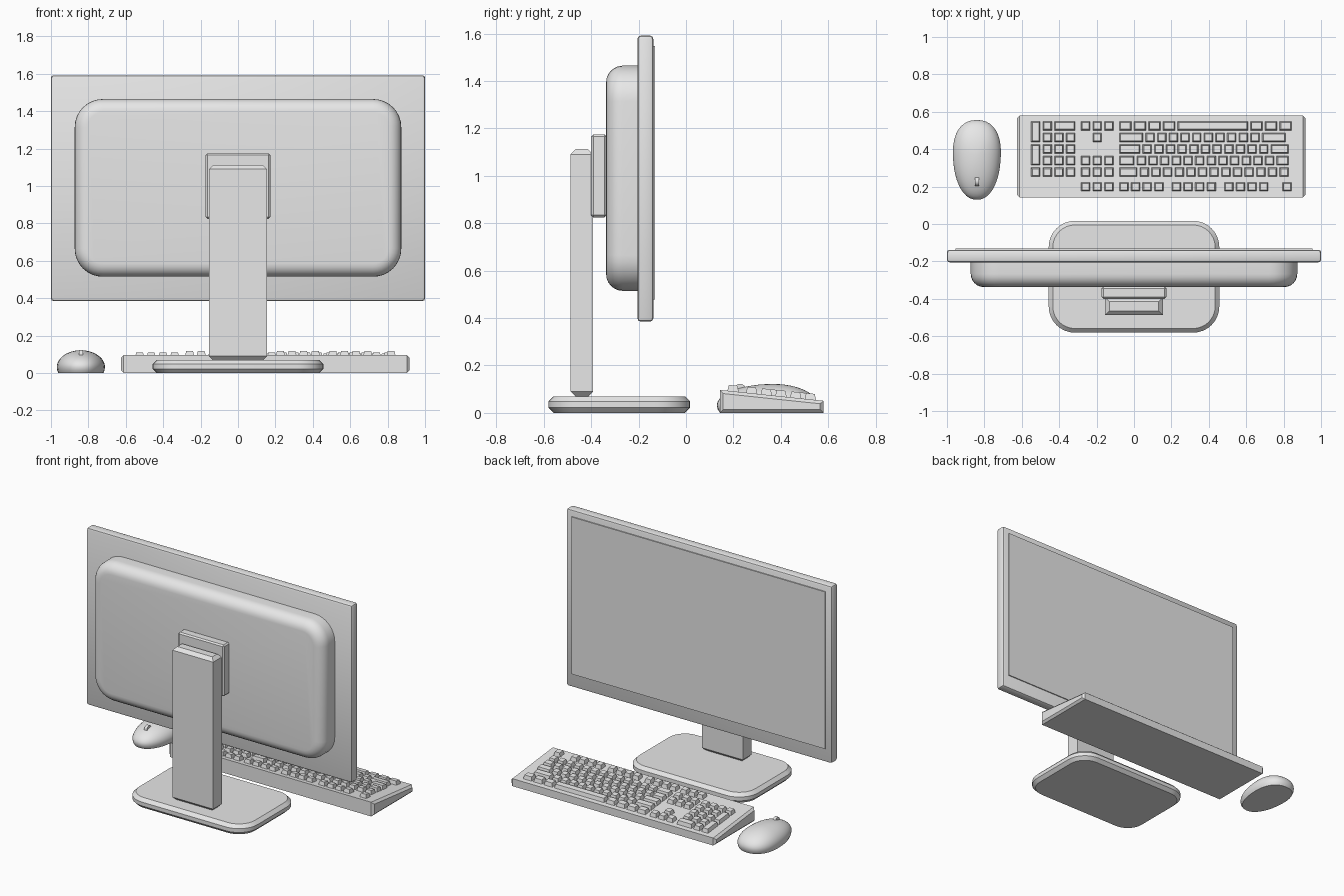
import bpy, bmesh
from math import sin, cos, pi, copysign
from mathutils import Vector, Matrix

if "Cube" in bpy.data.objects:
    bpy.data.objects.remove(bpy.data.objects["Cube"], do_unlink=True)

grey = bpy.data.materials.new("light_grey")
grey.use_nodes = True
grey.diffuse_color = (0.8, 0.8, 0.8, 1)
grey.node_tree.nodes["Principled BSDF"].inputs["Base Color"].default_value = (0.8, 0.8, 0.8, 1)


def finish(name, bm, smooth=False):
    bmesh.ops.recalc_face_normals(bm, faces=bm.faces)
    mesh = bpy.data.meshes.new(name)
    bm.to_mesh(mesh)
    bm.free()
    mesh.materials.append(grey)
    obj = bpy.data.objects.new(name, mesh)
    bpy.context.collection.objects.link(obj)
    if smooth:
        bpy.ops.object.select_all(action='DESELECT')
        obj.select_set(True)
        bpy.context.view_layer.objects.active = obj
        bpy.ops.object.shade_smooth_by_angle(angle=0.6)
    return obj


def add_box(bm, lo, hi):
    lo, hi = Vector(lo), Vector(hi)
    size = hi - lo
    m = Matrix.Translation((lo + hi) / 2) @ Matrix.Diagonal((*size, 1))
    return bmesh.ops.create_cube(bm, size=1, matrix=m)["verts"]


def bevel(bm, rule, width, segments=1):
    """Bevel the edges whose two ends both meet the rule."""
    edges = [e for e in bm.edges if all(rule(v.co) for v in e.verts)]
    bmesh.ops.bevel(bm, geom=edges, offset=width, segments=segments,
                    profile=0.5, affect='EDGES')


def box(name, lo, hi, rule=None, width=0, segments=1, smooth=False):
    bm = bmesh.new()
    add_box(bm, lo, hi)
    if rule:
        bevel(bm, rule, width, segments)
    return finish(name, bm, smooth)


def rounded_slab(hx, hy, radius, depth, steps=8):
    """Rounded rectangle in XY, extruded from z = 0 to depth."""
    bm = bmesh.new()
    ring = []
    for q, (sx, sy) in enumerate([(1, 1), (-1, 1), (-1, -1), (1, -1)]):
        for i in range(steps + 1):
            a = (q + i / steps) * pi / 2
            ring.append(bm.verts.new((sx * (hx - radius) + radius * cos(a),
                                      sy * (hy - radius) + radius * sin(a), 0)))
    face = bm.faces.new(ring)
    ext = bmesh.ops.extrude_face_region(bm, geom=[face])["geom"]
    bmesh.ops.translate(bm, vec=(0, 0, depth),
                        verts=[v for v in ext if isinstance(v, bmesh.types.BMVert)])
    return bm


# Monitor panel and screen plate
box("monitor_frame", (-1, -0.205, 0.385), (1, -0.138, 1.592),
    lambda c: True, 0.014, 2, True)
box("screen", (-0.955, -0.14, 0.478), (0.955, -0.131, 1.548))

# Rounded rear housing, its rim rounded on the outer side
bm = rounded_slab(0.873, 0.475, 0.15, 0.135)
bevel(bm, lambda c: c.z > 0.13, 0.07, 6)
bm.transform(Matrix.Translation((0, -0.202, 0.99)) @ Matrix.Rotation(pi / 2, 4, 'X'))
finish("rear_housing", bm, True)

# Stand
box("mount_plate", (-0.173, -0.4, 0.825), (0.173, -0.335, 1.175),
    lambda c: True, 0.009)
bm = bmesh.new()
add_box(bm, (-0.154, -0.487, 0.068), (0.154, -0.392, 1.113))
bevel(bm, lambda c: c.z > 1, 0.022)
bevel(bm, lambda c: c.z < 0.1, 0.022)
finish("stand_column", bm)

bm = rounded_slab(0.456, 0.299, 0.14, 0.07)
bevel(bm, lambda c: c.z > 0.06, 0.022)
bevel(bm, lambda c: c.z < 0.01, 0.022)
bm.transform(Matrix.Translation((0, -0.282, 0)))
finish("stand_base", bm, True)


# Keyboard body, a wedge with chamfered ends
def deck(y):
    return 0.097 - 0.105 * (y - 0.143)


bm = bmesh.new()
for v in add_box(bm, (-0.625, 0.143, 0), (0.917, 0.58, 1)):
    if v.co.z > 0.5:
        v.co.z = deck(v.co.y)
for side in (-1, 1):
    bevel(bm, lambda c: (c.x - 0.146) * side > 0.76, 0.014)
finish("keyboard_body", bm)

# Keys: row 0 holds the space bar, row 5 the function keys
rows = [0.525, 0.463, 0.401, 0.339, 0.277, 0.199]
unit, gap = 0.0623, 0.012
keys = bmesh.new()


def key(x, row, width=1, tall=1):
    """Tapered key starting at x, width in key units, tall in rows."""
    y1 = rows[row] + 0.025
    y0 = rows[row + tall - 1] - 0.025
    x0, x1 = x, x + width * unit - gap
    cx, cy = (x0 + x1) / 2, (y0 + y1) / 2
    for v in add_box(keys, (x0, y0, -1), (x1, y1, 1)):
        top = v.co.z > 0
        if top:
            v.co.x -= copysign(0.007, v.co.x - cx)
            v.co.y -= copysign(0.007, v.co.y - cy)
        v.co.z = deck(v.co.y) + (0.025 if top else -0.005)


def key_run(x, row, widths):
    for w in widths:
        if w > 0:
            key(x, row, w)
        x += abs(w) * unit


# Main block, negative widths are gaps
main_x = -0.079
key_run(main_x, 0, [1.25] * 4 + [6.25] + [1.25] * 3)
key_run(main_x, 1, [2.25] + [1] * 10 + [2.25])
key_run(main_x, 2, [2] + [1] * 11 + [1.75])
key_run(main_x, 3, [1.5] + [1] * 12 + [1.25])
key_run(main_x, 4, [1.75] + [1] * 13)
four = [1] * 4
key_run(main_x, 5, four + [-0.5] + four + [-0.5] + four + [-1, 1])

# Arrow and navigation block
nav_x = -0.284
key_run(nav_x, 1, [-1, 1])
for r in (0, 3, 4, 5):
    key_run(nav_x, r, [1] * 3)

# Number pad
pad_x = -0.551
key(pad_x, 0, tall=2)
key(pad_x, 2, tall=2)
key_run(pad_x, 0, [-1, 1, 2])
for r in (1, 2, 3):
    key_run(pad_x, r, [-1, 1, 1, 1])
key_run(pad_x, 4, four)
finish("keyboard_keys", keys)

# Mouse: egg-shaped outline lofted upward into a dome
SEG, RINGS = 40, 12
bm = bmesh.new()
layers = [(0.94, 0.0), (0.985, 0.015)]
layers += [(cos(i / RINGS * pi / 2), 0.032 + 0.09 * sin(i / RINGS * pi / 2))
           for i in range(RINGS)]
loops = []
for scale, z in layers:
    loop = []
    for i in range(SEG):
        a = 2 * pi * i / SEG
        c = copysign(abs(cos(a)) ** 0.88, cos(a))
        s = copysign(abs(sin(a)) ** 0.88, sin(a))
        x = 0.127 * c * (1 + 0.12 * s)
        y = -0.025 + 0.213 * s
        loop.append(bm.verts.new((-0.84 + x * scale, 0.368 + y * scale, z)))
    loops.append(loop)
for a, b in zip(loops, loops[1:]):
    for i in range(SEG):
        j = (i + 1) % SEG
        bm.faces.new((a[i], a[j], b[j], b[i]))
bm.faces.new(loops[0])
tip = bm.verts.new((-0.84, 0.368, 0.122))
for i in range(SEG):
    bm.faces.new((loops[-1][i], loops[-1][(i + 1) % SEG], tip))
finish("mouse_body", bm, True)

# Scroll wheel
bm = bmesh.new()
bmesh.ops.create_cone(bm, cap_ends=True, segments=20, radius1=0.024, radius2=0.024, depth=0.02,
                      matrix=Matrix.Translation((-0.84, 0.228, 0.099)) @ Matrix.Rotation(pi / 2, 4, 'Y'))
finish("mouse_wheel", bm, True)
